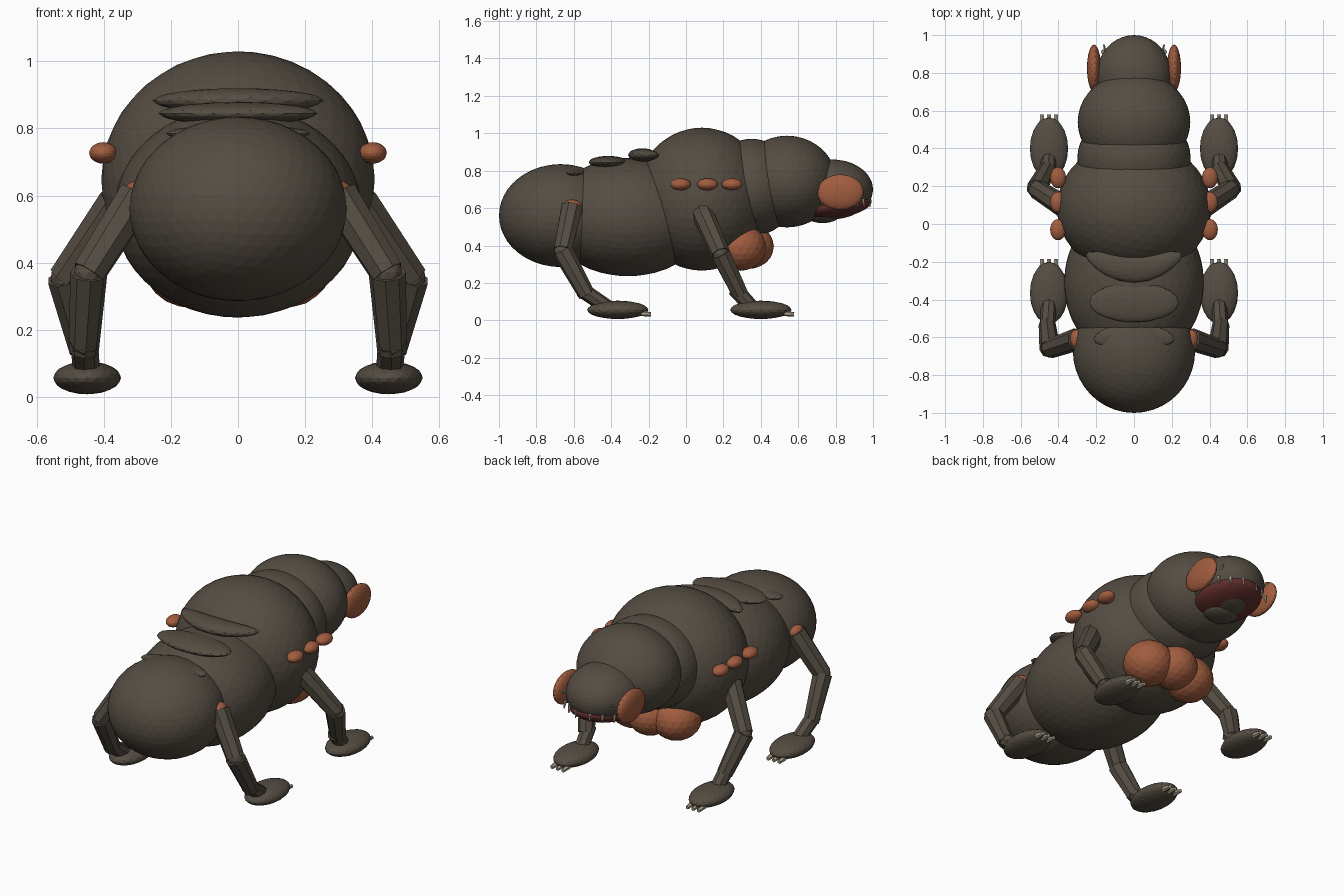
import bpy, math
from mathutils import Vector, Matrix

if "Cube" in bpy.data.objects:
    bpy.data.objects.remove(bpy.data.objects["Cube"])


def material(name, rgb):
    m = bpy.data.materials.new(name)
    m.diffuse_color = (*rgb, 1)
    m.use_nodes = True
    m.node_tree.nodes["Principled BSDF"].inputs["Base Color"].default_value = m.diffuse_color
    return m


BROWN = material("dark_brown_hide", (0.09, 0.074, 0.056))
ORANGE = material("orange_skin", (0.36, 0.11, 0.05))
RED = material("dark_red_mouth", (0.12, 0.027, 0.024))
BONE = material("bone", (0.42, 0.37, 0.28))


def ball(name, loc, radii, mat, tilt=0, bend=0, subdiv=4):
    """Faceted ellipsoid; tilt turns it about x, bend sweeps its ends along y."""
    bpy.ops.mesh.primitive_ico_sphere_add(subdivisions=subdiv, radius=1)
    ob = bpy.context.object
    ob.name = name
    rot = Matrix.Rotation(math.radians(tilt), 4, 'X')
    ob.data.transform(Matrix.Translation(loc) @ rot @ Matrix.Diagonal((*radii, 1)))
    for v in ob.data.vertices:
        v.co.y += bend * (v.co.x / radii[0]) ** 2 if bend else 0
    ob.data.materials.append(mat)
    return ob


def limb(name, a, b, r1, r2, mat, sides=8):
    """Tapered prism from a to b."""
    a, b = Vector(a), Vector(b)
    d = b - a
    bpy.ops.mesh.primitive_cone_add(vertices=sides, radius1=r1, radius2=r2, depth=d.length)
    ob = bpy.context.object
    ob.name = name
    ob.data.transform(Matrix.Translation((a + b) / 2) @ d.to_track_quat('Z', 'Y').to_matrix().to_4x4())
    ob.data.materials.append(mat)
    return ob


# Body segments from rump to snout
ball("rump", (0, -0.67, 0.56), (0.324, 0.33, 0.275), BROWN)
ball("belly", (0, -0.31, 0.552), (0.37, 0.43, 0.316), BROWN)
ball("thorax", (0, 0.085, 0.648), (0.408, 0.36, 0.382), BROWN)
ball("neck", (0, 0.35, 0.71), (0.30, 0.25, 0.26), BROWN)
ball("head", (0, 0.54, 0.742), (0.298, 0.265, 0.245), BROWN)
ball("snout", (0, 0.78, 0.70), (0.20, 0.22, 0.16), BROWN)

# Mouth and chin
ball("mouth", (0, 0.795, 0.612), (0.175, 0.20, 0.068), RED, tilt=8)
ball("chin", (0, 0.73, 0.56), (0.10, 0.09, 0.04), BROWN, subdiv=3)

# Plates across the back
ball("back_plate_front", (0, -0.235, 0.883), (0.255, 0.075, 0.037), BROWN, bend=0.07, subdiv=3)
ball("back_plate_middle", (0, -0.415, 0.845), (0.237, 0.105, 0.034), BROWN, subdiv=3)
ball("back_plate_rear", (0, -0.59, 0.785), (0.215, 0.065, 0.026), BROWN, bend=-0.02, subdiv=3)

# Middle throat pouch
ball("throat_pouch", (0, 0.335, 0.395), (0.13, 0.135, 0.12), ORANGE, subdiv=3)

LEGS = {
    "front": [(0.36, 0.085, 0.58), (0.515, 0.185, 0.355), (0.46, 0.29, 0.14), (0.45, 0.40)],
    "rear": [(0.30, -0.61, 0.60), (0.445, -0.66, 0.37), (0.46, -0.53, 0.135), (0.45, -0.365)],
}

for side, s in (("left", -1), ("right", 1)):
    # Cheek flaps, throat pouches and flank spots
    ball(f"cheek_{side}", (s * 0.212, 0.825, 0.685), (0.037, 0.125, 0.095), ORANGE, subdiv=3)
    ball(f"throat_pouch_{side}", (s * 0.14, 0.29, 0.39), (0.14, 0.14, 0.125), ORANGE, subdiv=3)
    for i, y in enumerate((-0.03, 0.115, 0.245)):
        ball(f"flank_spot_{side}_{i}", (s * 0.402, y, 0.727), (0.042, 0.056, 0.032), ORANGE, subdiv=3)
    ball(f"hip_patch_{side}", (s * 0.30, -0.61, 0.61), (0.04, 0.052, 0.035), ORANGE, subdiv=3)

    # Small teeth along the mouth edge
    for i, (x, y) in enumerate(((0.165, 0.92), (0.11, 0.955), (0.045, 0.985))):
        limb(f"tooth_{side}_{i}", (s * x, y - 0.01, 0.65), (s * x, y, 0.605), 0.011, 0.003, BONE, 6)
    limb(f"tusk_{side}", (s * 0.15, 0.91, 0.70), (s * 0.16, 0.95, 0.715), 0.01, 0.004, BONE, 6)

    # Legs, feet and claws
    for end, (hip, knee, ankle, foot) in LEGS.items():
        hip, knee, ankle = [Vector((s * p[0], p[1], p[2])) for p in (hip, knee, ankle)]
        fx, fy = s * foot[0], foot[1]
        tag = f"{end}_{side}"
        if end == "front":
            ball(f"shoulder_{tag}", hip, (0.055, 0.055, 0.03), BROWN, subdiv=2)
        limb(f"upper_leg_{tag}", hip, knee, 0.06, 0.052, BROWN)
        ball(f"knee_{tag}", knee, (0.046,) * 3, BROWN, subdiv=2)
        limb(f"lower_leg_{tag}", knee, ankle, 0.056, 0.045, BROWN)
        limb(f"ankle_{tag}", ankle + Vector((0, -0.03, 0.03)), (fx, fy - 0.04, 0.06), 0.042, 0.04, BROWN)
        ball(f"foot_{tag}", (fx, fy, 0.056), (0.101, 0.164, 0.049), BROWN, subdiv=3)
        for i in (-1, 0, 1):
            x = fx + i * 0.037
            limb(f"claw_{tag}_{i + 1}", (x, fy + 0.125, 0.038), (x, fy + 0.178, 0.032), 0.016, 0.011, BONE, 6)
